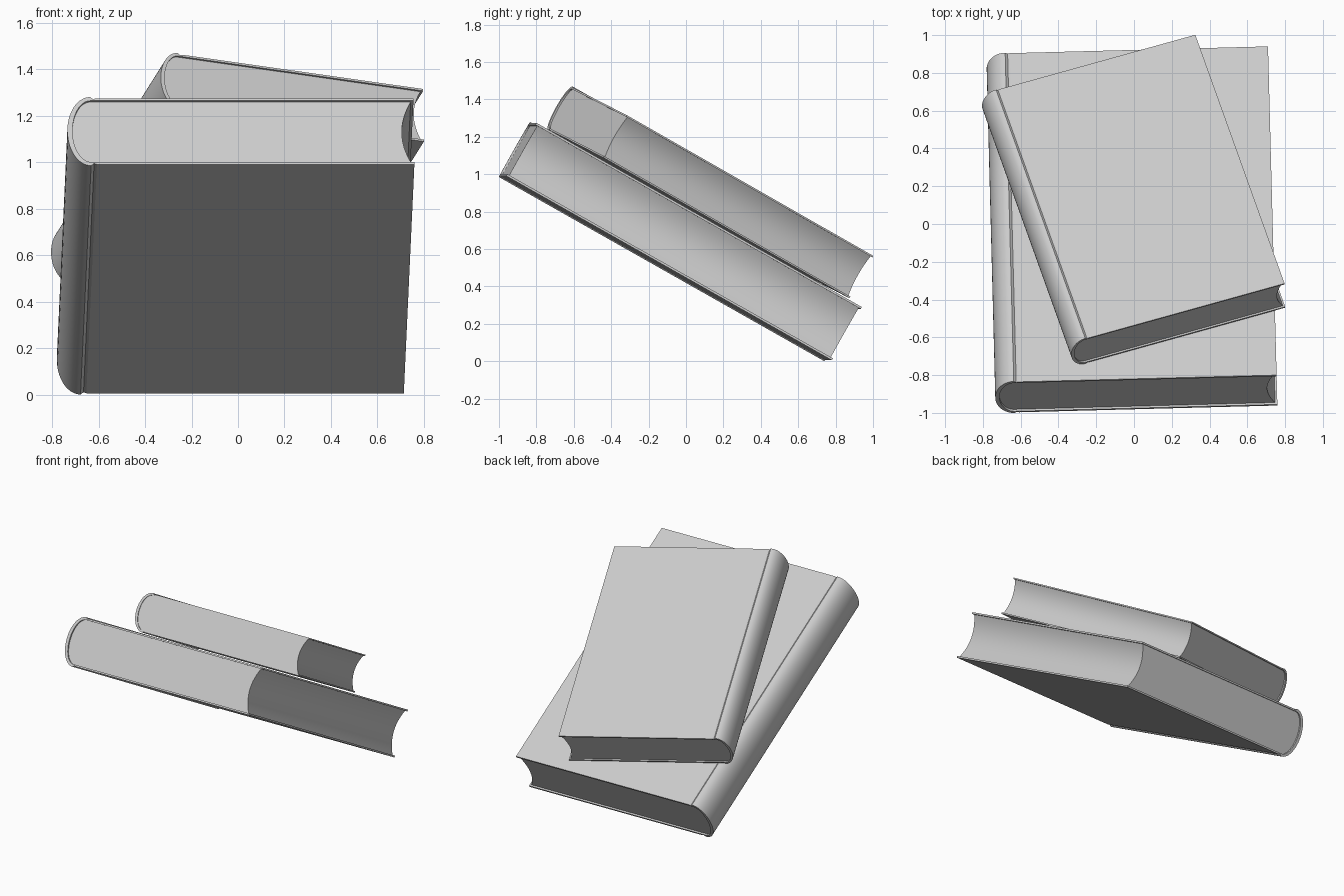
import bpy, bmesh
from math import sin, cos, pi, radians
from mathutils import Matrix, Vector

if "Cube" in bpy.data.objects:
    bpy.data.objects.remove(bpy.data.objects["Cube"])

W, L, H = 1.367, 2.0, 0.1635     # cover width, book length, half thickness
HINGE, BOARD, LIP = -1.392, 0.012, 0.012
N = 28


def ellipse(a, b):
    """Rounded spine, from the top hinge round to the bottom one."""
    return [(HINGE - a * sin(pi * i / N), b * cos(pi * i / N)) for i in range(N + 1)]


def mirrored(top, arc):
    return top + arc + [(x, -z) for x, z in reversed(top)]


def finish(bm, name, matrix):
    bmesh.ops.recalc_face_normals(bm, faces=bm.faces)
    me = bpy.data.meshes.new(name)
    bm.to_mesh(me)
    bm.free()
    ob = bpy.data.objects.new(name, me)
    bpy.context.collection.objects.link(ob)
    ob.matrix_world = matrix
    bpy.ops.object.select_all(action='DESELECT')
    ob.select_set(True)
    bpy.context.view_layer.objects.active = ob
    bpy.ops.object.shade_smooth_by_angle(angle=radians(20))


def extrude(bm, faces, length):
    new = bmesh.ops.extrude_face_region(bm, geom=faces)["geom"]
    bmesh.ops.translate(bm, vec=(0, length, 0),
                        verts=[g for g in new if isinstance(g, bmesh.types.BMVert)])


def make_book(name, corner, spin, scale):
    # corner = top front fore-edge corner of the cover in the world
    rot = (Matrix.Rotation(radians(1.5), 4, 'Z') @ Matrix.Rotation(radians(-29.5), 4, 'X')
           @ Matrix.Rotation(radians(spin), 4, 'Z'))
    m = Matrix.Translation(Vector(corner)) @ rot @ Matrix.Scale(scale, 4) \
        @ Matrix.Translation((0, 0, -H))

    # cover: two boards, hinge grooves and rounded spine in one C section
    hi = H - BOARD
    outer = mirrored([(0, H), (-W, H), (-W - 0.012, H - 0.005)], ellipse(0.1, H + 0.006))
    inner = mirrored([(0, hi), (-W, hi), (-W - 0.012, hi)], ellipse(0.078, hi))
    bm = bmesh.new()
    vo = [bm.verts.new((x, 0, z)) for x, z in outer]
    vi = [bm.verts.new((x, 0, z)) for x, z in inner]
    faces = [bm.faces.new((vo[i], vo[i + 1], vi[i + 1], vi[i])) for i in range(len(vo) - 1)]
    extrude(bm, faces, L)
    finish(bm, name + "_cover", m)

    # page block with rounded back and hollow fore edge
    fore = [(-LIP - 0.04 * (1 - (2 * i / 16 - 1) ** 2), -hi + 2 * hi * i / 16) for i in range(17)]
    bm = bmesh.new()
    face = bm.faces.new([bm.verts.new((x, LIP, z)) for x, z in ellipse(0.078, hi) + fore])
    extrude(bm, [face], L - 2 * LIP)
    finish(bm, name + "_pages", m)


make_book("large_book", (0.755, -0.80, 1.275), 0, 1.0)
make_book("small_book", (0.797, -0.315, 1.315), 16, 0.794)
